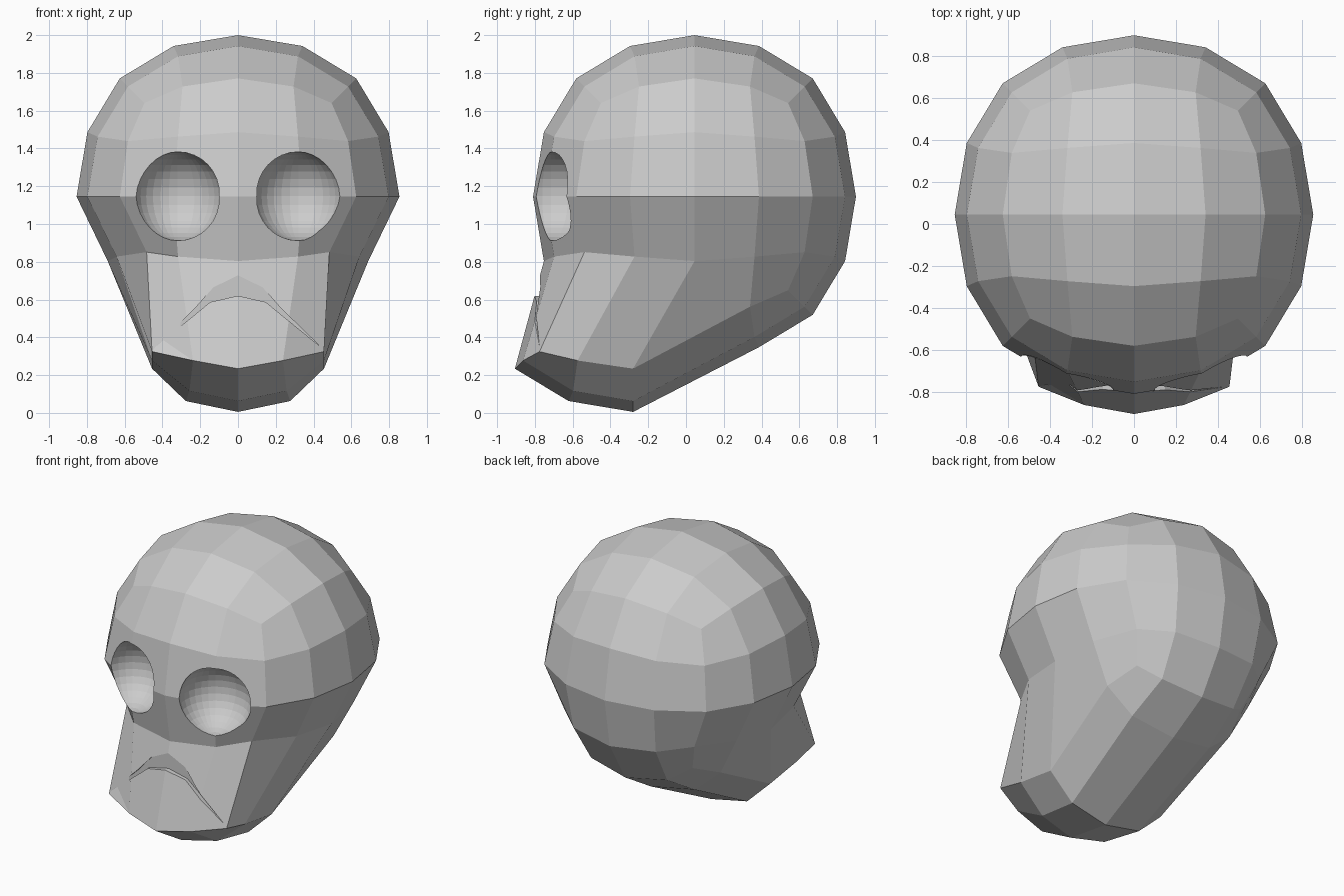
import bpy, bmesh, math
from mathutils import Matrix, Vector

if "Cube" in bpy.data.objects:
    bpy.data.objects.remove(bpy.data.objects["Cube"])

bone = bpy.data.materials.new("bone_grey")
bone.diffuse_color = (0.6, 0.6, 0.6, 1)
bone.use_nodes = True
bone.node_tree.nodes["Principled BSDF"].inputs["Base Color"].default_value = bone.diffuse_color


def add_object(name, bm):
    bmesh.ops.recalc_face_normals(bm, faces=bm.faces)
    me = bpy.data.meshes.new(name)
    bm.to_mesh(me)
    bm.free()
    me.materials.append(bone)
    ob = bpy.data.objects.new(name, me)
    bpy.context.collection.objects.link(ob)
    return ob


def apply_modifiers(ob):
    bpy.context.view_layer.update()
    dg = bpy.context.evaluated_depsgraph_get()
    me = bpy.data.meshes.new_from_object(ob.evaluated_get(dg))
    ob.modifiers.clear()
    ob.data = me


# cranium: cube rounded twice into a faceted ball
bm = bmesh.new()
bmesh.ops.create_cube(bm, size=2 * 0.973)
head = add_object("skull", bm)
sub = head.modifiers.new("round", 'SUBSURF')
sub.levels = sub.render_levels = 2
sub.use_limit_surface = False
apply_modifiers(head)

# jaw: pull the front half of the underside forward and down, narrow the lower half
for v in head.data.vertices:
    x, y, z = v.co
    if z < -0.05:
        side = math.copysign(1, x)
        under = -z >= max(abs(x), abs(y)) - 0.01
        if under and y < 0.01:
            corner = abs(x) > 0.45 and abs(abs(x) - abs(y)) < 0.01
            x = side * 0.455 if abs(x) > 0.45 else x * 0.81
            y -= 0.325
            z -= 0.325 if corner else 0.285
        elif abs(x) > 0.45:
            x *= 0.83 if y < -0.4 else 0.865
    v.co = (x, y + 0.045, z + 1.145)

cutters = []

# eye sockets
for s in (-1, 1):
    bm = bmesh.new()
    bmesh.ops.create_uvsphere(bm, u_segments=32, v_segments=16, radius=0.235,
                              matrix=Matrix.Translation((s * 0.32, -0.715, 1.147)))
    cutters.append(add_object("eye_socket_cutter", bm))

# mouth: shallow downturned crescent
upper = [(0.437, 0.35), (0.226, 0.555), (0.13, 0.665), (0, 0.728)]
lower = [(0, 0.62), (0.147, 0.587), (0.216, 0.53)]
outline = (upper + [(-x, z) for x, z in upper[-2::-1]]
           + [(-x, z) for x, z in lower[:0:-1]] + lower)
bm = bmesh.new()
face = bm.faces.new([bm.verts.new((x, -0.768, z)) for x, z in outline])
ext = bmesh.ops.extrude_face_region(bm, geom=[face])
bmesh.ops.translate(bm, vec=Vector((0, -0.4, 0)),
                    verts=[g for g in ext["geom"] if isinstance(g, bmesh.types.BMVert)])
cutters.append(add_object("mouth_cutter", bm))

for c in cutters:
    c.hide_render = True
    mod = head.modifiers.new("cut", 'BOOLEAN')
    mod.operation = 'DIFFERENCE'
    mod.solver = 'EXACT'
    mod.object = c
apply_modifiers(head)
for c in cutters:
    bpy.data.objects.remove(c)

for p in head.data.polygons:
    p.use_smooth = False
    p.material_index = 0
